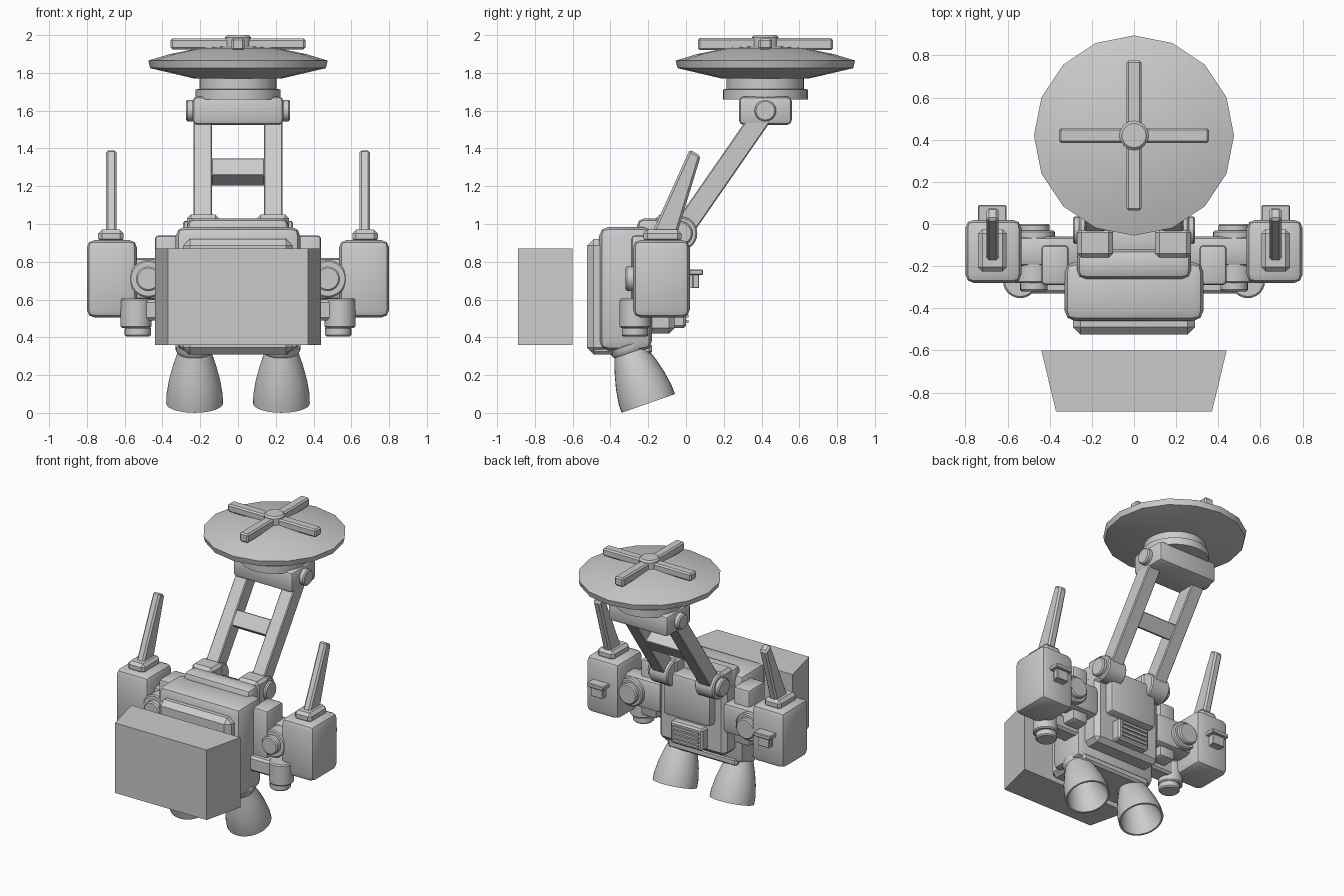
import bpy, bmesh, math
from mathutils import Vector, Matrix

if "Cube" in bpy.data.objects:
    bpy.data.objects.remove(bpy.data.objects["Cube"], do_unlink=True)

grey = bpy.data.materials.new("light_grey")
grey.use_nodes = True
grey.diffuse_color = (0.6, 0.6, 0.6, 1)
grey.node_tree.nodes["Principled BSDF"].inputs["Base Color"].default_value = (0.6, 0.6, 0.6, 1)


def finish(name, bm, loc=(0, 0, 0), rot=0, smooth=True, bevel=0, seg=1, matrix=None):
    """Turn a bmesh into a named object, bevelled and shaded."""
    bmesh.ops.recalc_face_normals(bm, faces=bm.faces[:])
    if bevel:
        bmesh.ops.bevel(bm, geom=bm.edges[:], offset=bevel, segments=seg,
                        profile=0.5, affect='EDGES', clamp_overlap=True)
    mesh = bpy.data.meshes.new(name)
    bm.to_mesh(mesh)
    bm.free()
    ob = bpy.data.objects.new(name, mesh)
    bpy.context.collection.objects.link(ob)
    mesh.materials.append(grey)
    ob.matrix_world = matrix or Matrix.Translation(loc) @ Matrix.Rotation(rot, 4, 'X')
    if smooth:
        bpy.ops.object.select_all(action='DESELECT')
        ob.select_set(True)
        bpy.context.view_layer.objects.active = ob
        bpy.ops.object.shade_smooth_by_angle(angle=math.radians(35))
    return ob


def box(name, x, y, z, bevel=0.0, seg=1, rot=0):
    """Box between the given limits on each axis, optionally tilted about x."""
    lo, hi = Vector((x[0], y[0], z[0])), Vector((x[1], y[1], z[1]))
    size = [abs(v) for v in hi - lo]
    bm = bmesh.new()
    bmesh.ops.create_cube(bm, size=1)
    bmesh.ops.scale(bm, vec=size, verts=bm.verts[:])
    return finish(name, bm, (lo + hi) / 2, rot, seg > 1, bevel, seg)


def prism(name, outline, x0, x1, bevel=0):
    """Side outline in (y, z), extruded along x."""
    bm = bmesh.new()
    face = bm.faces.new([bm.verts.new((x0, y, z)) for y, z in outline])
    out = bmesh.ops.extrude_face_region(bm, geom=[face])
    moved = [g for g in out["geom"] if isinstance(g, bmesh.types.BMVert)]
    bmesh.ops.translate(bm, vec=(x1 - x0, 0, 0), verts=moved)
    return finish(name, bm, smooth=False, bevel=bevel)


def lathe(name, profile, loc, axis=(0, 0, 1), sides=24):
    """Revolve (radius, height) points about an axis through loc."""
    bm = bmesh.new()
    verts = [bm.verts.new((r, 0, h)) for r, h in profile]
    edges = [bm.edges.new(pair) for pair in zip(verts, verts[1:])]
    bmesh.ops.spin(bm, geom=verts + edges, cent=(0, 0, 0), axis=(0, 0, 1),
                   angle=math.tau, steps=sides)
    bmesh.ops.remove_doubles(bm, verts=bm.verts[:], dist=0.0005)
    turn = Vector((0, 0, 1)).rotation_difference(Vector(axis)).to_matrix().to_4x4()
    return finish(name, bm, matrix=Matrix.Translation(loc) @ turn)


def cylinder(name, r, length, loc, axis=(0, 0, 1), sides=24, b=0.008):
    return lathe(name, [(0, 0), (r - b, 0), (r, b), (r, length - b), (r - b, length), (0, length)],
                 loc, axis, sides)


def both(x0, x1, s):
    return tuple(sorted((s * x0, s * x1)))


# Front shield, wider at its back
shield = bmesh.new()
bmesh.ops.create_cube(shield, size=1)
for v in shield.verts:
    half = 0.37 if v.co.y < 0 else 0.44
    v.co = (math.copysign(half, v.co.x), -0.89 if v.co.y < 0 else -0.6, 0.36 if v.co.z < 0 else 0.87)
finish("front_shield", shield, smooth=False)

# Body
box("body", (-0.33, 0.33), (-0.46, -0.18), (0.33, 0.985), 0.05, 2)
box("chest_panel", (-0.29, 0.29), (-0.525, -0.4), (0.31, 0.92), 0.035)
box("neck_block", (-0.27, 0.27), (-0.26, -0.12), (0.85, 1.03), 0.04, 2)
box("body_floor", (-0.28, 0.28), (-0.5, -0.18), (0.31, 0.37), 0.015)
box("back_core", (-0.27, 0.27), (-0.22, -0.06), (0.42, 0.94), 0.03)
box("back_panel", (-0.19, 0.19), (-0.15, 0.0), (0.64, 0.96), 0.025, 2)
box("vent_frame", (-0.13, 0.13), (-0.08, 0.0), (0.45, 0.61), 0.012)
for i in range(4):
    z = 0.475 + i * 0.031
    box("vent_slat", (-0.105, 0.105), (-0.01, 0.012), (z, z + 0.016))

# Boom: direction from the hinge to the dish mount
start, end = Vector((0, -0.03, 0.95)), Vector((0, 0.42, 1.6))
boom = end - start
tilt = -math.atan2(boom.y, boom.z)
mid = (start + end) / 2
half = boom.length / 2
for s in (1, -1):
    box("boom_arm", both(0.137, 0.235, s), (mid.y - 0.055, mid.y + 0.055),
        (mid.z - half, mid.z + half), 0.006, 1, tilt)
    cylinder("boom_hinge", 0.09, 0.15, (s * 0.11, -0.03, 0.95), (s, 0, 0))
    cylinder("hinge_cap", 0.065, 0.04, (s * 0.25, -0.03, 0.95), (s, 0, 0))
    box("hinge_foot", both(0.1, 0.27, s), (-0.16, -0.02), (0.86, 1.05), 0.02)
    cylinder("mount_pin", 0.057, 0.06, (s * 0.215, 0.42, 1.6), (s, 0, 0))
box("boom_crossbar", (-0.14, 0.14), (0.145, 0.245), (1.22, 1.33), 0.004, 1, tilt)
box("dish_mount", (-0.24, 0.24), (0.28, 0.56), (1.525, 1.675), 0.025, 2)

# Dish with its collar, hub and cross
lathe("dish_collar", [(0, 1.66), (0.225, 1.66), (0.225, 1.712), (0.205, 1.715),
                      (0.205, 1.78), (0, 1.78)], (0, 0.42, 0), sides=32)
lathe("dish", [(0, 1.77), (0.23, 1.77), (0.465, 1.825), (0.475, 1.865), (0.36, 1.9),
               (0.2, 1.932), (0, 1.945)], (0, 0.42, 0), sides=16)
box("dish_bar_across", (-0.357, 0.357), (0.385, 0.455), (1.925, 1.982), 0.01)
box("dish_bar_along", (-0.035, 0.035), (0.063, 0.777), (1.92, 1.985), 0.01)
cylinder("dish_hub", 0.07, 0.08, (0, 0.42, 1.92), sides=16, b=0.012)

for s in (1, -1):
    # Shoulder, joint and linkage
    box("shoulder_block", both(0.31, 0.44, s), (-0.29, -0.1), (0.53, 0.94), 0.02, 2)
    box("shoulder_bridge", both(0.25, 0.57, s), (-0.2, -0.06), (0.6, 0.82), 0.03, 2)
    cylinder("joint_drum", 0.1, 0.25, (s * 0.475, -0.28, 0.71), (0, 1, 0))
    cylinder("joint_ring", 0.075, 0.28, (s * 0.475, -0.28, 0.71), (0, 1, 0))
    cylinder("joint_core", 0.065, 0.06, (s * 0.475, -0.32, 0.71), (0, 1, 0))
    box("link_arm", both(0.3, 0.55, s), (-0.33, -0.2), (0.49, 0.6), 0.015)
    cylinder("thruster_body", 0.082, 0.155, (s * 0.54, -0.27, 0.45))
    cylinder("thruster_tip", 0.07, 0.05, (s * 0.53, -0.27, 0.405))

    # Side pod with cap, antenna and rear handle
    box("side_pod", both(0.535, 0.8, s), (-0.28, 0.02), (0.505, 0.915), 0.04, 2)
    box("pod_cap", both(0.605, 0.74, s), (-0.225, -0.025), (0.9, 0.97), 0.02, 1)
    prism("antenna", [(-0.185, 0.94), (-0.05, 0.94), (0.078, 1.36), (0.02, 1.395)],
          s * 0.642, s * 0.7, 0.012)
    box("handle_arm", both(0.63, 0.71, s), (0.0, 0.06), (0.66, 0.73))
    box("handle_top", both(0.605, 0.74, s), (0.0, 0.09), (0.73, 0.76), 0.005)
    box("handle_back", both(0.625, 0.72, s), (0.035, 0.07), (0.66, 0.74), 0.004)

    # Hollow nozzle with stacked rings above it
    lathe("nozzle", [(0, 0.24), (0.065, 0.24), (0.105, 0.15), (0.13, 0.06), (0.138, 0),
                     (0.15, 0), (0.149, 0.05), (0.136, 0.13), (0.115, 0.21), (0.09, 0.285),
                     (0.1, 0.3), (0.1, 0.325), (0.08, 0.335), (0.095, 0.355), (0.095, 0.385),
                     (0.06, 0.41), (0.06, 0.5), (0, 0.5)],
          (s * 0.23, -0.2, 0.05), (0, -0.33, 0.944), 32)
